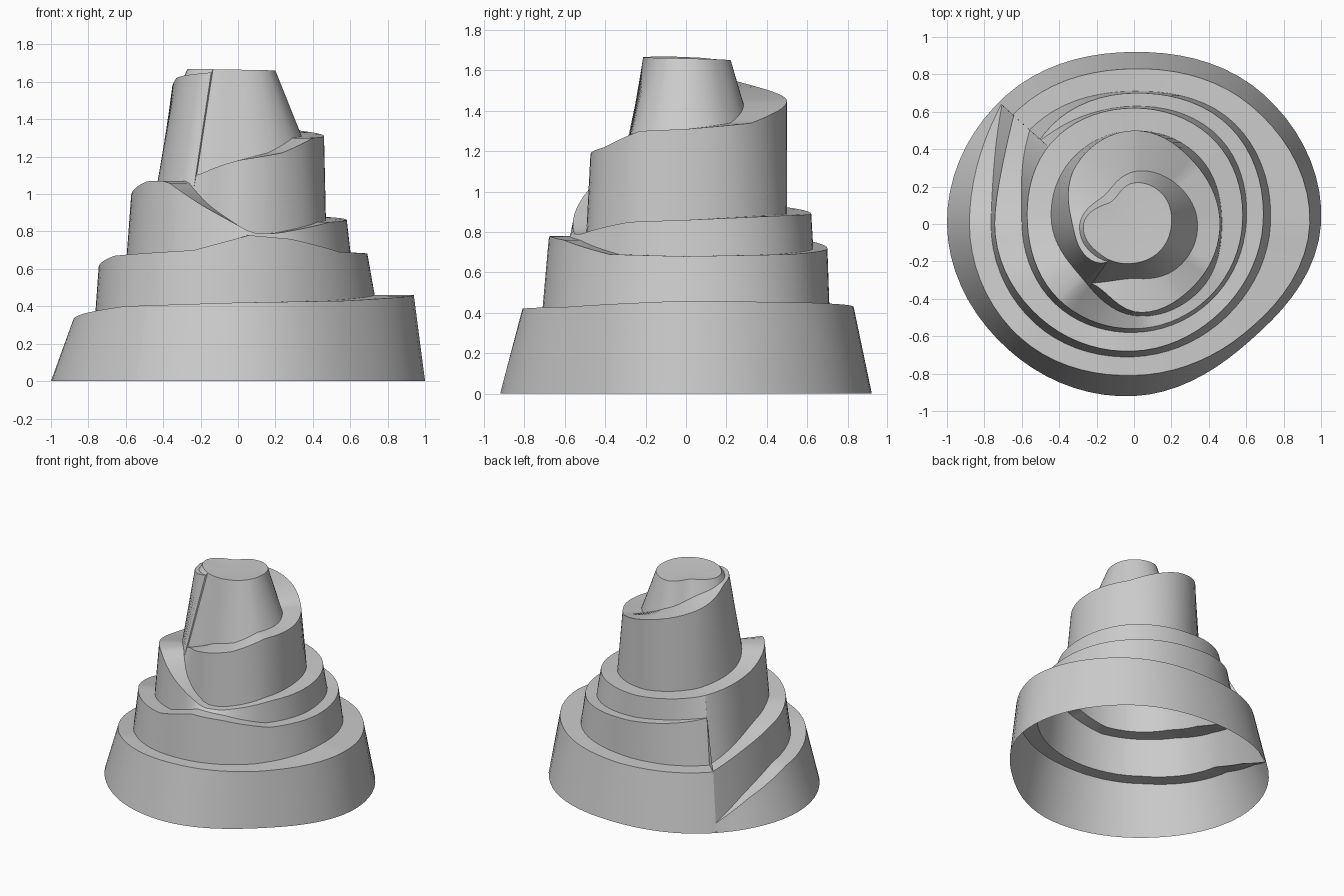
import bpy, bmesh, math

if "Cube" in bpy.data.objects:
    bpy.data.objects.remove(bpy.data.objects["Cube"])


def smooth(values, deg):
    # periodic Catmull-Rom through evenly spaced values
    n = len(values)
    u = deg / 360 * n
    i = int(math.floor(u))
    t = u - i
    a, b, c, d = (values[(i + k) % n] for k in (-1, 0, 1, 2))
    return b + 0.5 * t * (c - a + t * (2*a - 5*b + 4*c - d + t * (3*(b - c) + d - a)))


def linear(keys, deg):
    # linear interpolation through (angle, height) keys over one turn
    for (a, za), (b, zb) in zip(keys, keys[1:]):
        if deg <= b:
            return za + (zb - za) * (deg - a) / (b - a)
    return keys[-1][1]


def radius(radii, start, end, phi, first):
    # outline radius, pulled to the wall where a spiral ledge starts or ends
    r = smooth(radii, phi)
    for target, dist in ((start, phi - first), (end, first + 360 - phi)):
        if target is not None and dist < 40:
            w = dist / 40
            w = w * (2 - w)
            r = target + (r - target) * w
    return r


# ledge heights; each starts at the first angle and runs one full turn
LOW, HIGH = 138, 235
ground = [(0, 0.0), (360, 0.0)]
ledge1 = [(LOW, .07), (155, .20), (180, .33), (225, .40), (270, .42), (315, .43), (360, .46),
          (405, .45), (450, .43), (LOW + 360, .44)]
ledge2 = [(LOW, .44), (160, .53), (180, .61), (205, .67), (250, .70), (275, .78), (295, .76),
          (325, .69), (360, .68), (405, .69), (450, .72), (LOW + 360, .78)]
ledge3 = [(0, .86), (45, .88), (90, .89), (135, .93), (180, 1.0), (212, 1.07), (228, 1.07),
          (250, .94), (278, .79), (292, .79), (330, .85), (360, .86)]
ledge4 = [(HIGH, 1.10), (270, 1.18), (300, 1.22), (330, 1.30), (360, 1.31), (405, 1.34),
          (450, 1.45), (495, 1.53), (540, 1.62), (HIGH + 360, 1.65)]
summit = [(0, 1.66), (90, 1.65), (200, 1.67), (270, 1.665), (360, 1.66)]

# outlines from base to summit: radii at 45 degree steps, start/end radius, heights
rings = [
    ([1.0, .98, .92, .97, 1.0, .95, .92, .88], None, None, ground),
    ([.94, .89, .83, .87, .88, .86, .81, .83], .955, None, ledge1),
    ([.73, .76, .71, .75, .765, .75, .71, .70], .95, None, ledge1),
    ([.69, .73, .70, .71, .745, .71, .68, .66], .865, .675, ledge2),
    ([.60, .65, .63, .63, .60, .60, .58, .58], .75, .67, ledge2),
    ([.58, .62, .62, .62, .57, .57, .56, .56], None, None, ledge3),
    ([.47, .50, .50, .48, .44, .40, .49, .50], None, None, ledge3),
    ([.46, .46, .50, .44, .33, .34, .47, .46], .39, .25, ledge4),
    ([.34, .31, .28, .22, .29, .28, .29, .33], .385, .245, ledge4),
    ([.20, .22, .22, .17, .27, .24, .21, .20], None, None, summit),
]

# columns around the hill, doubled where a ledge starts
angles = sorted([a for a in range(0, 360, 5) if a != HIGH]
                + [a + e for a in (LOW, HIGH) for e in (-.01, .01)])
count = len(angles)

# one open-bottomed stepped shell
bm = bmesh.new()
loops = []
for radii, start, end, heights in rings:
    first = heights[0][0]
    loop = []
    for deg in angles:
        phi = first + (deg - first) % 360
        r = radius(radii, start, end, phi, first)
        a = math.radians(deg)
        loop.append(bm.verts.new((r * math.cos(a), r * math.sin(a), linear(heights, phi))))
    loops.append(loop)
for low, high in zip(loops, loops[1:]):
    for s in range(count):
        t = (s + 1) % count
        # the gap between doubled columns is closed by the same wall
        bm.faces.new((low[s], low[t], high[t], high[s]))

# summit cap
centre = bm.verts.new((0, 0, 1.65))
for s in range(count):
    bm.faces.new((loops[-1][s], loops[-1][(s + 1) % count], centre))

mesh = bpy.data.meshes.new("spiral_hill")
bm.to_mesh(mesh)
bm.free()
hill = bpy.data.objects.new("spiral_hill", mesh)
bpy.context.collection.objects.link(hill)
bpy.context.view_layer.objects.active = hill
hill.select_set(True)
bpy.ops.object.shade_smooth_by_angle(angle=math.radians(30))
